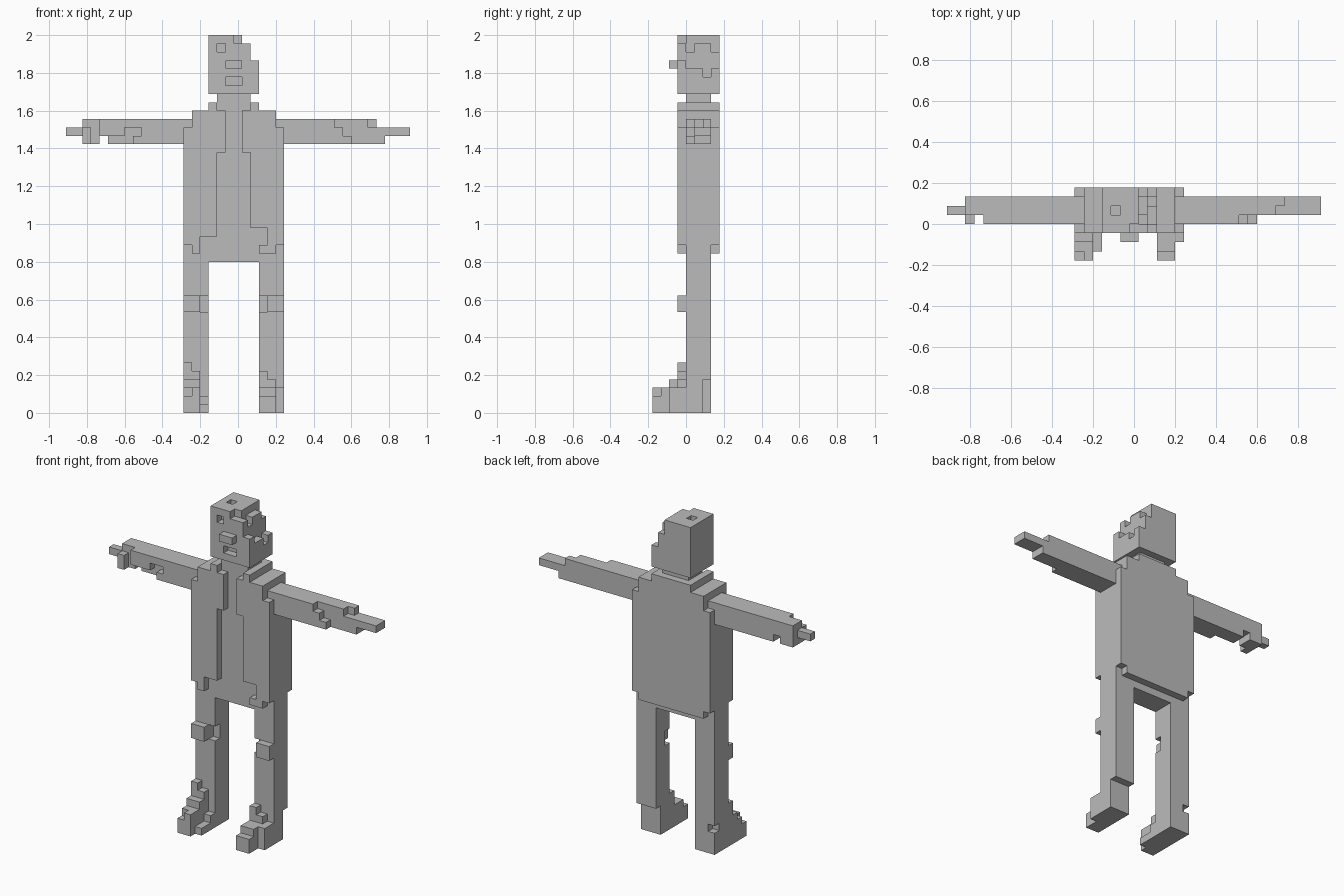
import bpy
import bmesh
from mathutils import Vector

default_cube = bpy.data.objects.get("Cube")
if default_cube:
    bpy.data.objects.remove(default_cube, do_unlink=True)

# Block grid: every part is carved on the same lattice of small cubes
BLOCK = 2 / 45
ORIGIN = Vector((20.5, 4, 0))

# Named depth ranges, front to back
NOSE = (2, 3)
FRONT = (3, 4)
CORE = (4, 7)
CORE_FRONT = (4, 5)
BACK = (7, 8)
FULL = (3, 8)
# Named width ranges
RIGHT_LEG = (14, 17)
LEFT_LEG = (23, 26)
BODY = (14, 26)
SHOULDERS = (15, 25)

parts = {}


def block(x, y, z):
    return {(i, j, k) for i in range(*x) for j in range(*y) for k in range(*z)}


def add(part, x, y, z):
    parts.setdefault(part, set()).update(block(x, y, z))


def cut(part, x, y, z):
    parts[part] -= block(x, y, z)


def flip(x):
    """Mirror a width range from the right leg to the left leg."""
    return (40 - x[1], 40 - x[0])


# Torso under the coat, with hips
add("torso", x=BODY, y=CORE, z=(18, 34))
add("torso", x=SHOULDERS, y=CORE, z=(34, 36))

# Open coat: two front panels with stepped edges
add("coat", x=(14, 18), y=FRONT, z=(21, 34))
add("coat", x=(15, 19), y=FRONT, z=(31, 36))
add("coat", x=(14, 16), y=FRONT, z=(20, 21))
add("coat", x=(15, 16), y=FRONT, z=(19, 20))
add("coat", x=(22, 26), y=FRONT, z=(22, 34))
add("coat", x=(21, 25), y=FRONT, z=(31, 36))
add("coat", x=(24, 26), y=FRONT, z=(20, 22))
add("coat", x=(23, 25), y=FRONT, z=(19, 20))
# Coat back and collar
add("coat", x=BODY, y=BACK, z=(20, 34))
add("coat", x=SHOULDERS, y=BACK, z=(19, 20))
add("coat", x=SHOULDERS, y=BACK, z=(34, 36))
add("collar", x=(17, 18), y=FULL, z=(36, 37))
add("collar", x=(22, 23), y=FULL, z=(36, 37))
add("collar", x=(18, 22), y=BACK, z=(36, 37))

# Neck and head
add("neck", x=(18, 22), y=CORE, z=(36, 38))
add("head", x=(17, 23), y=FULL, z=(38, 45))
add("nose", x=(19, 21), y=NOSE, z=(41, 42))
cut("head", x=(19, 21), y=FRONT, z=(39, 40))
# Ragged hair on the left side and crown
cut("head", x=(21, 23), y=FULL, z=(44, 45))
cut("head", x=(22, 23), y=FULL, z=(42, 44))
cut("head", x=(22, 23), y=(4, 8), z=(41, 42))
cut("head", x=(22, 23), y=(6, 7), z=(40, 41))
cut("head", x=(21, 22), y=CORE_FRONT, z=(43, 44))
cut("head", x=(21, 22), y=BACK, z=(43, 44))
cut("head", x=(20, 21), y=FRONT, z=(44, 45))
cut("head", x=(18, 19), y=FRONT, z=(43, 44))
cut("head", x=(18, 19), y=(5, 6), z=(44, 45))

# Right arm and hand
add("right_arm", x=(2, 15), y=CORE, z=(32, 35))
cut("right_arm", x=(4, 5), y=CORE, z=(32, 33))
cut("right_arm", x=(2, 4), y=CORE_FRONT, z=(34, 35))
cut("right_arm", x=(3, 4), y=CORE_FRONT, z=(32, 35))
cut("right_arm", x=(5, 8), y=CORE_FRONT, z=(32, 33))
cut("right_arm", x=(7, 9), y=CORE_FRONT, z=(33, 34))
add("right_hand", x=(0, 3), y=(5, 6), z=(33, 34))

# Left arm and hand
add("left_arm", x=(25, 37), y=CORE, z=(34, 35))
add("left_arm", x=(25, 38), y=CORE, z=(32, 34))
cut("left_arm", x=(32, 38), y=CORE_FRONT, z=(34, 35))
cut("left_arm", x=(33, 38), y=CORE_FRONT, z=(33, 34))
cut("left_arm", x=(34, 38), y=CORE_FRONT, z=(32, 33))
cut("left_arm", x=(36, 37), y=(5, 6), z=(34, 35))
add("left_hand", x=(37, 41), y=(5, 7), z=(33, 34))

# Legs with knee pads, mirrored
for side, leg, place in (("right", RIGHT_LEG, tuple), ("left", LEFT_LEG, flip)):
    add(side + "_leg", x=leg, y=CORE, z=(4, 18))
    add(side + "_knee", x=place((14, 16)), y=FRONT, z=(12, 14))
    cut(side + "_leg", x=place((16, 17)), y=CORE_FRONT, z=(12, 14))
    add(side + "_foot", x=leg, y=CORE, z=(0, 4))

# Right foot: stepped toe and low inner edge
cut("right_foot", x=(14, 15), y=(6, 7), z=(3, 4))
add("right_foot", x=(14, 16), y=(0, 1), z=(0, 2))
add("right_foot", x=(15, 16), y=(0, 1), z=(2, 3))
add("right_foot", x=(14, 16), y=(1, 4), z=(0, 3))
add("right_foot", x=(14, 16), y=(2, 4), z=(3, 4))
add("right_foot", x=(14, 16), y=FRONT, z=(4, 5))
add("right_foot", x=(14, 15), y=FRONT, z=(5, 6))
add("right_foot", x=(16, 17), y=(1, 4), z=(0, 1))
add("right_foot", x=(16, 17), y=FRONT, z=(1, 2))

# Left foot: stepped toe and short heel
cut("left_foot", x=LEFT_LEG, y=(6, 7), z=(0, 4))
add("left_foot", x=(23, 25), y=(0, 4), z=(0, 2))
add("left_foot", x=(23, 25), y=(1, 4), z=(2, 3))
add("left_foot", x=(25, 26), y=(2, 4), z=(0, 3))
add("left_foot", x=(23, 25), y=FRONT, z=(3, 4))
add("left_foot", x=(23, 24), y=FRONT, z=(4, 5))

# Single plain grey material
grey = bpy.data.materials.new("plain grey")
grey.use_nodes = True
colour = (0.5, 0.5, 0.5, 1)
grey.diffuse_color = colour
grey.node_tree.nodes["Principled BSDF"].inputs["Base Color"].default_value = colour

solid = set().union(*parts.values())


def skin(name, cells):
    """Wrap the exposed sides of a part's blocks in flat faces."""
    bm = bmesh.new()
    corners = {}

    def corner(point):
        key = tuple(point)
        if key not in corners:
            corners[key] = bm.verts.new((Vector(key) - ORIGIN) * BLOCK)
        return corners[key]

    for cell in sorted(cells):
        for axis in range(3):
            u, v = (axis + 1) % 3, (axis + 2) % 3
            for side in (0, 1):
                neighbour = list(cell)
                neighbour[axis] += 2 * side - 1
                if tuple(neighbour) in solid:
                    continue
                ring = []
                for du, dv in ((0, 0), (1, 0), (1, 1), (0, 1)):
                    point = list(cell)
                    point[axis] += side
                    point[u] += du
                    point[v] += dv
                    ring.append(corner(point))
                bm.faces.new(ring if side else ring[::-1])
    bmesh.ops.dissolve_limit(bm, angle_limit=0.01, verts=bm.verts, edges=bm.edges)
    mesh = bpy.data.meshes.new(name)
    bm.to_mesh(mesh)
    bm.free()
    mesh.materials.append(grey)
    bpy.context.collection.objects.link(bpy.data.objects.new(name, mesh))


for name, cells in parts.items():
    skin(name, cells)
